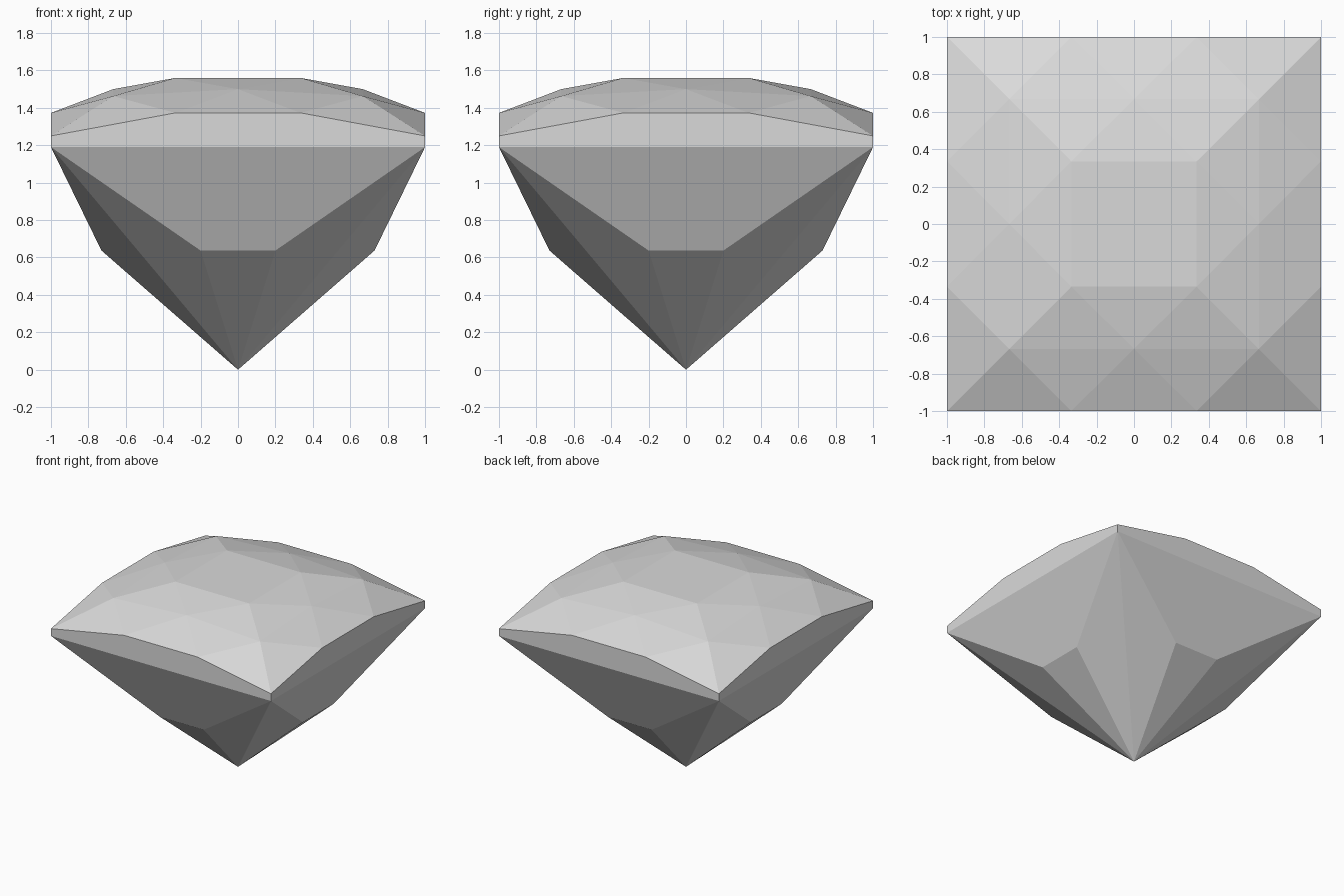
import bpy, bmesh
from math import pi
from mathutils import Matrix

cube = bpy.data.objects.get("Cube")
if cube:
    bpy.data.objects.remove(cube, do_unlink=True)

# Single stone colour
stone = bpy.data.materials.new("pale_grey_stone")
stone.use_nodes = True
grey = (0.7, 0.7, 0.7, 1)
stone.diffuse_color = grey
stone.node_tree.nodes["Principled BSDF"].inputs["Base Color"].default_value = grey

# Corner points of the front quarter; the other sides are rotated copies
pts = {"apex": (0, 0, 0)}
for tag, s in (("L", -1), ("R", 1)):
    pts["table" + tag] = (s * 0.335, -0.335, 1.56)
    pts["shoulder" + tag] = (s * 0.667, -0.667, 1.463)
    pts["edge" + tag] = (s * 0.335, -1, 1.373)
    pts["corner" + tag] = (s, -1, 1.25)
    pts["base" + tag] = (s, -1, 1.19)
    pts["pavilion" + tag] = (s * 0.2, -0.73, 0.637)
pts["star"] = (0, -0.667, 1.5)


def build(name, facets, cap=None):
    """Turn the front facets around z four times and weld them."""
    bm = bmesh.new()
    for turn in range(4):
        rot = Matrix.Rotation(turn * pi / 2, 4, "Z")
        for facet in facets:
            bm.faces.new([bm.verts.new(rot @ Matrix.Translation(pts[p]).translation)
                          for p in facet.split()])
    if cap:
        bm.faces.new([bm.verts.new(Matrix.Rotation(t * pi / 2, 3, "Z")
                                   @ Matrix.Translation(pts[cap]).translation)
                      for t in range(4)])
    bmesh.ops.remove_doubles(bm, verts=bm.verts, dist=0.0005)
    mesh = bpy.data.meshes.new(name)
    bm.to_mesh(mesh)
    bm.free()
    mesh.materials.append(stone)
    obj = bpy.data.objects.new(name, mesh)
    bpy.context.collection.objects.link(obj)
    return obj


# Domed top with flat table
build("crown", [
    "star tableR tableL",
    "shoulderL star tableL",
    "star shoulderR tableR",
    "shoulderL edgeL star",
    "star edgeR shoulderR",
    "edgeL edgeR star",
    "cornerL edgeL shoulderL",
    "edgeR cornerR shoulderR",
], cap="tableL")

# Upright band between top and bottom
build("girdle", ["baseL baseR cornerR edgeR edgeL cornerL"])

# Pointed underside
build("pavilion", [
    "pavilionL pavilionR baseR baseL",
    "apex pavilionR pavilionL",
    "apex pavilionL baseL",
    "apex baseR pavilionR",
])
